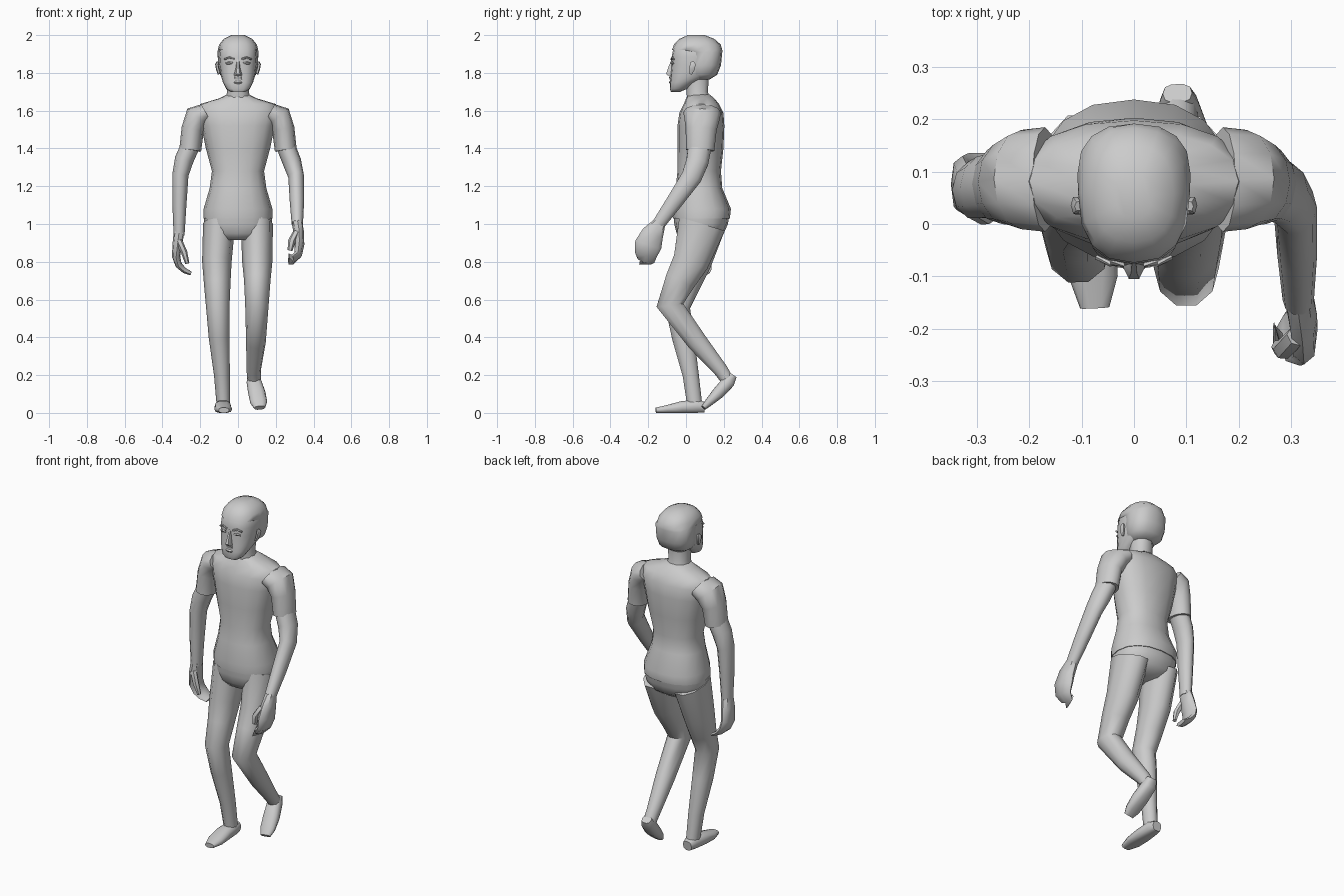
import bpy, math
from mathutils import Vector


def loft(name, rings, n=12, flat=False, power=2.0, floor=False):
    """Skin rings (x, y, z, half width, half depth) along a path and cap both ends."""
    pts = [Vector(r[:3]) for r in rings]
    verts = []
    for i, r in enumerate(rings):
        if flat:
            u, v = Vector((1, 0, 0)), Vector((0, 1, 0))
        else:
            t = Vector((0, 0, 0))
            if i > 0:
                t += (pts[i] - pts[i - 1]).normalized()
            if i < len(pts) - 1:
                t += (pts[i + 1] - pts[i]).normalized()
            t.normalize()
            x = Vector((1, 0, 0))
            u = (x - t * t.dot(x)).normalized()
            v = t.cross(u)
        for k in range(n):
            a = 2 * math.pi * k / n
            c, s = math.cos(a), math.sin(a)
            c = math.copysign(abs(c) ** (2 / power), c)
            s = math.copysign(abs(s) ** (2 / power), s)
            p = pts[i] + u * c * r[3] + v * s * r[4]
            if floor:
                p.z = max(p.z, 0)
            verts.append(p)
    faces = [[i * n + k, i * n + (k + 1) % n, (i + 1) * n + (k + 1) % n, (i + 1) * n + k]
             for i in range(len(rings) - 1) for k in range(n)]
    faces.append(list(range(n))[::-1])
    faces.append([(len(rings) - 1) * n + k for k in range(n)])
    me = bpy.data.meshes.new(name)
    me.from_pydata(verts, [], faces)
    ob = bpy.data.objects.new(name, me)
    bpy.context.collection.objects.link(ob)
    bpy.ops.object.select_all(action='DESELECT')
    ob.select_set(True)
    bpy.context.view_layer.objects.active = ob
    bpy.ops.object.mode_set(mode='EDIT')
    bpy.ops.mesh.select_all(action='SELECT')
    bpy.ops.mesh.normals_make_consistent(inside=False)
    bpy.ops.object.mode_set(mode='OBJECT')
    bpy.ops.object.shade_smooth_by_angle(angle=math.radians(50))
    return ob


def stack(name, rows, n=12, power=2.3):
    """Horizontal rings given as (z, half width, front y, back y)."""
    return loft(name, [(0, (f + b) / 2, z, w, (b - f) / 2) for z, w, f, b in rows],
                n, True, power)


# Shirt body, with a small hem over the trousers
stack("shirt", [(1.03, .183, -.068, .232), (1.08, .182, -.072, .238), (1.19, .15, -.055, .192),
                (1.28, .138, -.045, .185), (1.40, .17, -.045, .198), (1.52, .195, -.045, .203),
                (1.59, .215, -.035, .198), (1.635, .2, -.012, .175), (1.665, .1, 0, .15),
                (1.685, .058, .012, .125)], 16)
# Trouser seat
stack("trouser_seat", [(.915, .1, -.02, .15), (.95, .165, -.05, .2),
                       (1.0, .18, -.062, .222), (1.06, .178, -.066, .232)], 16)

# Legs: one planted, one lifted behind
loft("right_leg", [(-.1, .085, 1.0, .085, .132), (-.112, .04, .8, .078, .1),
                   (-.11, 0, .68, .07, .08), (-.107, -.045, .56, .062, .07),
                   (-.1, -.015, .4, .055, .062), (-.085, .025, .2, .042, .045),
                   (-.078, .045, .05, .036, .042)], 10)
loft("left_leg", [(.1, .085, 1.0, .085, .132), (.102, .025, .8, .08, .1),
                  (.102, -.03, .7, .07, .085), (.1, -.085, .57, .062, .075),
                  (.095, .06, .375, .052, .056), (.083, .185, .225, .038, .04),
                  (.085, .215, .18, .036, .036)], 10)
# Feet
loft("right_foot", [(-.078, .1, .03, .028, .028), (-.078, .06, .035, .04, .036),
                    (-.08, -.02, .03, .045, .034), (-.078, -.1, .02, .047, .022),
                    (-.075, -.16, .014, .028, .014)], 10, power=2.6, floor=True)
loft("left_foot", [(.083, .25, .2, .028, .022), (.085, .225, .165, .04, .036),
                   (.1, .17, .105, .046, .033), (.11, .12, .055, .045, .022),
                   (.115, .092, .027, .03, .014)], 10, power=2.6)

# Sleeves
for side, s in (("left", 1), ("right", -1)):
    loft(side + "_sleeve", [(s * .17, .085, 1.59, .05, .1), (s * .215, .085, 1.565, .07, .095),
                            (s * .24, .08, 1.5, .06, .082), (s * .253, .075, 1.39, .058, .075)], 12)
# Arms
loft("left_arm", [(.25, .075, 1.42, .05, .065), (.285, .06, 1.33, .05, .062),
                  (.308, .03, 1.25, .042, .057), (.312, -.06, 1.12, .038, .046),
                  (.314, -.145, 1.0, .03, .036)], 10)
loft("right_arm", [(-.25, .075, 1.42, .05, .065), (-.285, .07, 1.34, .05, .062),
                   (-.305, .065, 1.26, .043, .056), (-.31, .06, 1.1, .037, .047),
                   (-.312, .06, .94, .029, .037)], 10)
# Hands with curled fingers and thumbs
loft("left_palm", [(.314, -.14, 1.005, .028, .034), (.322, -.175, .95, .028, .058),
                   (.325, -.2, .89, .026, .072), (.318, -.212, .84, .022, .06),
                   (.29, -.215, .812, .018, .05), (.268, -.218, .815, .012, .042)], 8, power=2.5)
loft("left_thumb", [(.31, -.215, .955, .02, .02), (.285, -.24, .91, .02, .02),
                    (.275, -.235, .86, .013, .014)], 6)
loft("right_palm", [(-.312, .06, .96, .028, .036), (-.32, .065, .9, .026, .05),
                    (-.328, .075, .83, .022, .056), (-.315, .085, .785, .018, .052),
                    (-.285, .09, .755, .014, .046), (-.25, .092, .738, .01, .035)], 8, power=2.5)
loft("right_thumb", [(-.312, .03, .91, .018, .018), (-.285, .015, .85, .017, .018),
                     (-.268, .02, .79, .011, .012)], 6)

# Neck and face
stack("neck", [(1.64, .075, .005, .14), (1.7, .057, .0, .118), (1.79, .06, -.01, .125)], 10)
stack("face", [(1.70, .04, -.08, -.03), (1.715, .062, -.086, .005), (1.75, .08, -.084, .05),
               (1.79, .092, -.082, .13), (1.84, .099, -.078, .17), (1.885, .102, -.076, .18),
               (1.935, .098, -.066, .17), (1.96, .08, -.04, .15)], 16, 2.6)
# Hair cap, cut back at the temples
stack("hair", [(1.765, .06, .02, .125), (1.79, .095, .008, .165), (1.84, .106, .004, .185),
               (1.91, .108, 0, .192), (1.922, .107, -.074, .192), (1.95, .1, -.064, .184),
               (1.98, .076, -.035, .15), (2.0, .035, .01, .1)], 16, 2.4)
# Nose, moustache and mouth
stack("nose", [(1.785, .02, -.1, -.06), (1.795, .02, -.108, -.06), (1.83, .011, -.096, -.06),
               (1.87, .008, -.078, -.06)], 6, 2)
stack("moustache", [(1.766, .025, -.086, -.06), (1.782, .02, -.092, -.06)], 8)
stack("lower_lip", [(1.742, .022, -.085, -.06), (1.75, .026, -.091, -.06),
                    (1.757, .02, -.086, -.06)], 8)
# Eyes, brows and ears
for side, s in (("left", 1), ("right", -1)):
    loft(side + "_eye", [(s * .028, -.074, 1.852, .005, .004), (s * .045, -.074, 1.853, .008, .009),
                         (s * .064, -.068, 1.85, .005, .004)], 6)
    loft(side + "_brow", [(s * .02, -.076, 1.872, .006, .006), (s * .045, -.074, 1.882, .006, .006),
                          (s * .072, -.064, 1.872, .005, .005)], 6)
    loft(side + "_ear", [(s * .1, .025, 1.795, .008, .008), (s * .108, .032, 1.82, .009, .016),
                         (s * .112, .036, 1.845, .009, .018), (s * .107, .034, 1.858, .007, .01)], 6)
